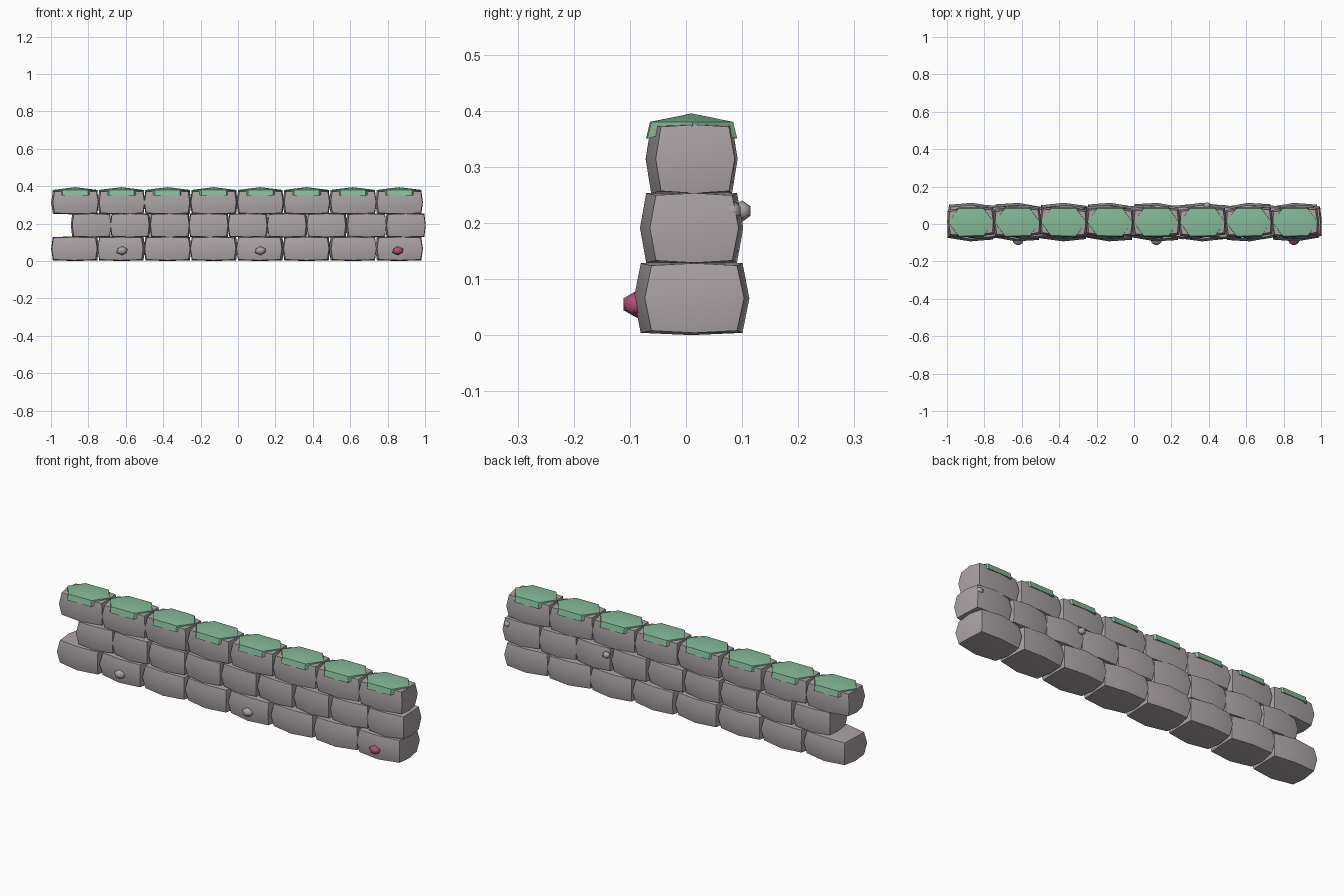
import bpy, bmesh, math, random
from mathutils import Matrix, Vector

cube = bpy.data.objects.get("Cube")
if cube:
    bpy.data.objects.remove(cube, do_unlink=True)
random.seed(4)


def material(name, rgb):
    m = bpy.data.materials.new(name)
    m.use_nodes = True
    m.diffuse_color = (*rgb, 1)
    m.node_tree.nodes["Principled BSDF"].inputs["Base Color"].default_value = (*rgb, 1)
    return m


STONE = material("warm grey stone", (0.41, 0.37, 0.38))
MOSS = material("moss green", (0.23, 0.49, 0.31))
PINK = material("pink pebble", (0.45, 0.08, 0.19))


def finish(bm, name, mat, loc, yaw=0, crease=65):
    bmesh.ops.recalc_face_normals(bm, faces=bm.faces)
    mesh = bpy.data.meshes.new(name)
    bm.to_mesh(mesh)
    bm.free()
    mesh.materials.append(mat)
    for p in mesh.polygons:
        p.use_smooth = True
    mesh.set_sharp_from_angle(angle=math.radians(crease))
    obj = bpy.data.objects.new(name, mesh)
    obj.location = loc
    obj.rotation_euler.z = yaw
    bpy.context.collection.objects.link(obj)


def stone(name, loc, half, yaw):
    # Box with one cut per side; edges and corners drawn in so the faces bulge
    bm = bmesh.new()
    bmesh.ops.create_cube(bm, size=2)
    bmesh.ops.subdivide_edges(bm, edges=bm.edges[:], cuts=1, use_grid_fill=True)
    for v in bm.verts:
        x, y, z = (round(c) for c in v.co)
        sx = 1 - 0.05 * abs(y) - 0.07 * abs(z)
        sy = 1 - 0.14 * abs(x) - 0.12 * abs(z)
        sz = 1 - 0.06 * abs(x) - 0.06 * abs(y)
        v.co = Vector((x * sx * half[0], y * sy * half[1], z * sz * half[2]))
    finish(bm, name, STONE, loc, yaw)


def moss_cap(name, loc, yaw):
    # Hexagonal dome with a rim that hangs lower at front and back
    bm = bmesh.new()
    peak = bm.verts.new((0, 0, 0.395))
    plan = [(-0.12, 0), (-0.067, -0.073), (0.067, -0.073),
            (0.12, 0), (0.067, 0.073), (-0.067, 0.073)]
    top = [bm.verts.new((x, y, 0.38)) for x, y in plan]
    low = [bm.verts.new((x, y * 1.1, 0.35 if y else 0.372)) for x, y in plan]
    for i in range(6):
        j = (i + 1) % 6
        bm.faces.new((peak, top[i], top[j]))
        bm.faces.new((top[i], low[i], low[j], top[j]))
    bm.faces.new(low)
    finish(bm, name, MOSS, loc, yaw, 40)


def pebble(name, loc, size, mat):
    bm = bmesh.new()
    bmesh.ops.create_icosphere(bm, subdivisions=1, radius=1,
                               matrix=Matrix.Diagonal((*size, 1)))
    finish(bm, name, mat, loc)


# Courses of stones, the middle one offset and narrower
courses = [("bottom", 8, -0.995, 0.985, 0.066, 0.103, 0.066),
           ("middle", 9, -0.89, 1.0, 0.191, 0.092, 0.066),
           ("top", 8, -0.995, 0.985, 0.314, 0.082, 0.065)]
for course, count, left, right, z, depth, height in courses:
    pitch = (right - left) / count
    for i in range(count):
        x = left + pitch * (i + 0.5)
        yaw = math.radians(random.uniform(-4, 4))
        stone(f"{course}_stone_{i + 1}", (x, 0.01, z),
              (pitch / 2 + 0.004, depth, height), yaw)
        if course == "top":
            moss_cap(f"moss_cap_{i + 1}", (x, 0.01, 0), yaw * 0.3)

# Pebbles set in the front and back
for i, (x, mat) in enumerate([(-0.62, STONE), (0.12, STONE), (0.855, PINK)]):
    pebble(f"front_pebble_{i + 1}", (x, -0.088, 0.055), (0.033, 0.027, 0.024), mat)
for i, (x, y) in enumerate([(0.975, 0.082), (0.39, 0.1)]):
    pebble(f"back_pebble_{i + 1}", (x, y, 0.221), (0.022, 0.018, 0.019), STONE)
